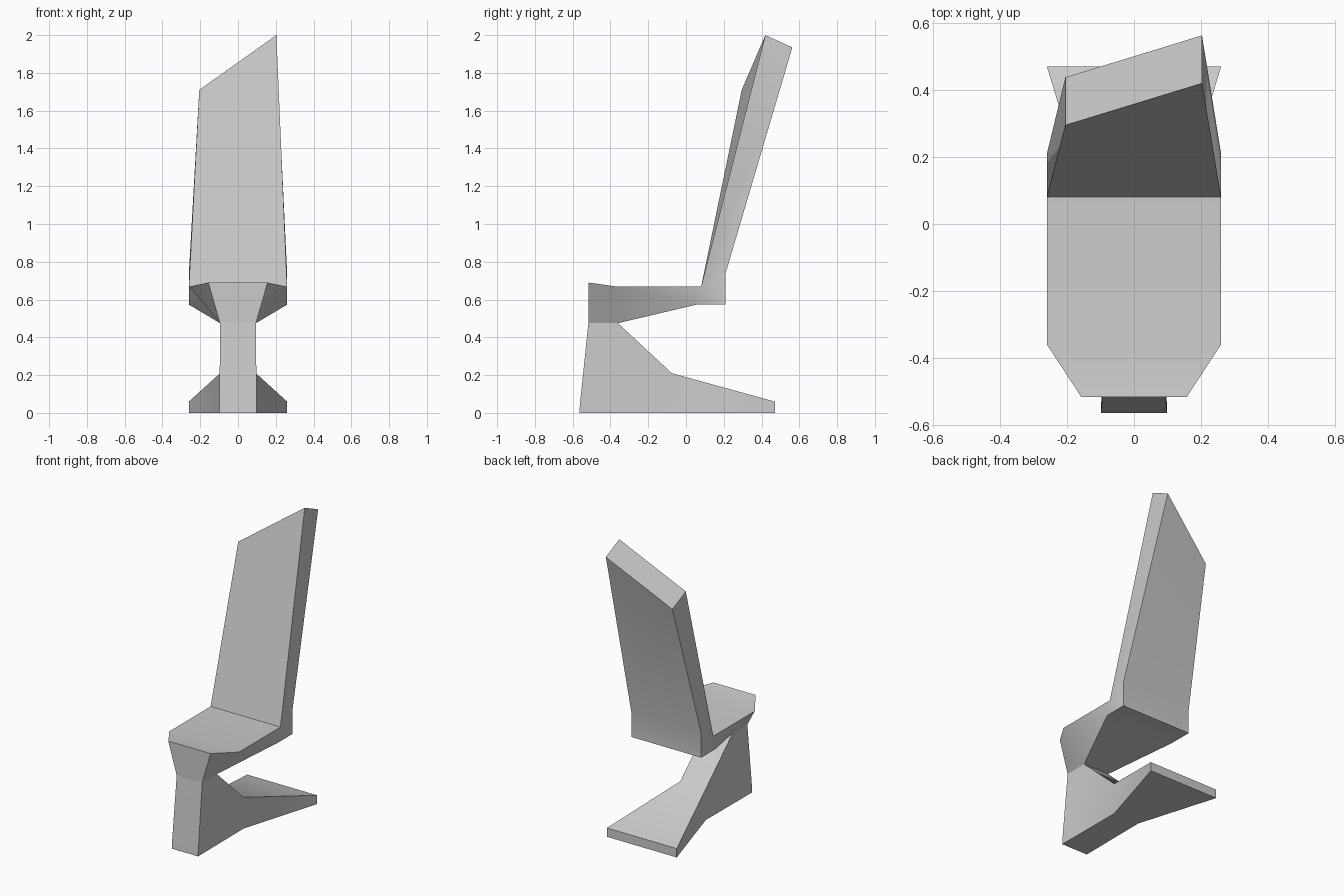
import bpy, bmesh, math

cube = bpy.data.objects.get("Cube")
if cube:
    bpy.data.objects.remove(cube, do_unlink=True)

grey = bpy.data.materials.new("light_grey")
grey.use_nodes = True
colour = (0.6, 0.6, 0.6, 1)
grey.diffuse_color = colour
grey.node_tree.nodes["Principled BSDF"].inputs["Base Color"].default_value = colour


def section(upper, upper_half, lower, lower_half):
    """Four-cornered symmetric section from two (y, z) points and half widths."""
    return [(-upper_half, *upper), (upper_half, *upper),
            (lower_half, *lower), (-lower_half, *lower)]


def loft(name, sections):
    """Skin a row of four-cornered sections and weld shared edges."""
    bm = bmesh.new()
    rings = [[bm.verts.new(p) for p in s] for s in sections]
    for a, b in zip(rings, rings[1:]):
        for i in range(4):
            j = (i + 1) % 4
            bm.faces.new((a[i], a[j], b[j], b[i]))
    bm.faces.new(rings[0])
    bm.faces.new(rings[-1])
    bmesh.ops.remove_doubles(bm, verts=bm.verts[:], dist=0.0005)
    bmesh.ops.recalc_face_normals(bm, faces=bm.faces[:])
    mesh = bpy.data.meshes.new(name)
    bm.to_mesh(mesh)
    bm.free()
    mesh.materials.append(grey)
    obj = bpy.data.objects.new(name, mesh)
    bpy.context.collection.objects.link(obj)
    bpy.ops.object.select_all(action='DESELECT')
    obj.select_set(True)
    bpy.context.view_layer.objects.active = obj
    bpy.ops.object.shade_smooth_by_angle(angle=math.radians(30))
    return obj


# Foot and column: narrow front post flaring into a wide rear foot
neck, wide = 0.095, 0.26
toe = (-0.565, 0)
loft("pedestal", [
    section((-0.56, 0.06), 0.098, toe, 0.098),
    section((-0.517, 0.475), neck, toe, 0.098),
    section((-0.36, 0.475), neck, toe, 0.098),
    section((-0.075, 0.21), neck, (-0.075, 0), neck),
    section((0.47, 0.06), wide, (0.47, 0), wide),
])

# Seat that turns up into the tall back with a slanted top
crease = (0.08, 0.668)
loft("seat_and_back", [
    section((-0.517, 0.69), 0.157, (-0.517, 0.475), neck),
    section((-0.36, 0.668), wide, (-0.36, 0.475), neck),
    section(crease, wide, (0.055, 0.573), wide),
    section(crease, wide, (0.21, 0.573), wide),
    section(crease, wide, (0.21, 0.74), wide),
    [(-0.205, 0.295, 1.71), (0.203, 0.42, 2.0),
     (0.203, 0.563, 1.935), (-0.205, 0.438, 1.645)],
])
